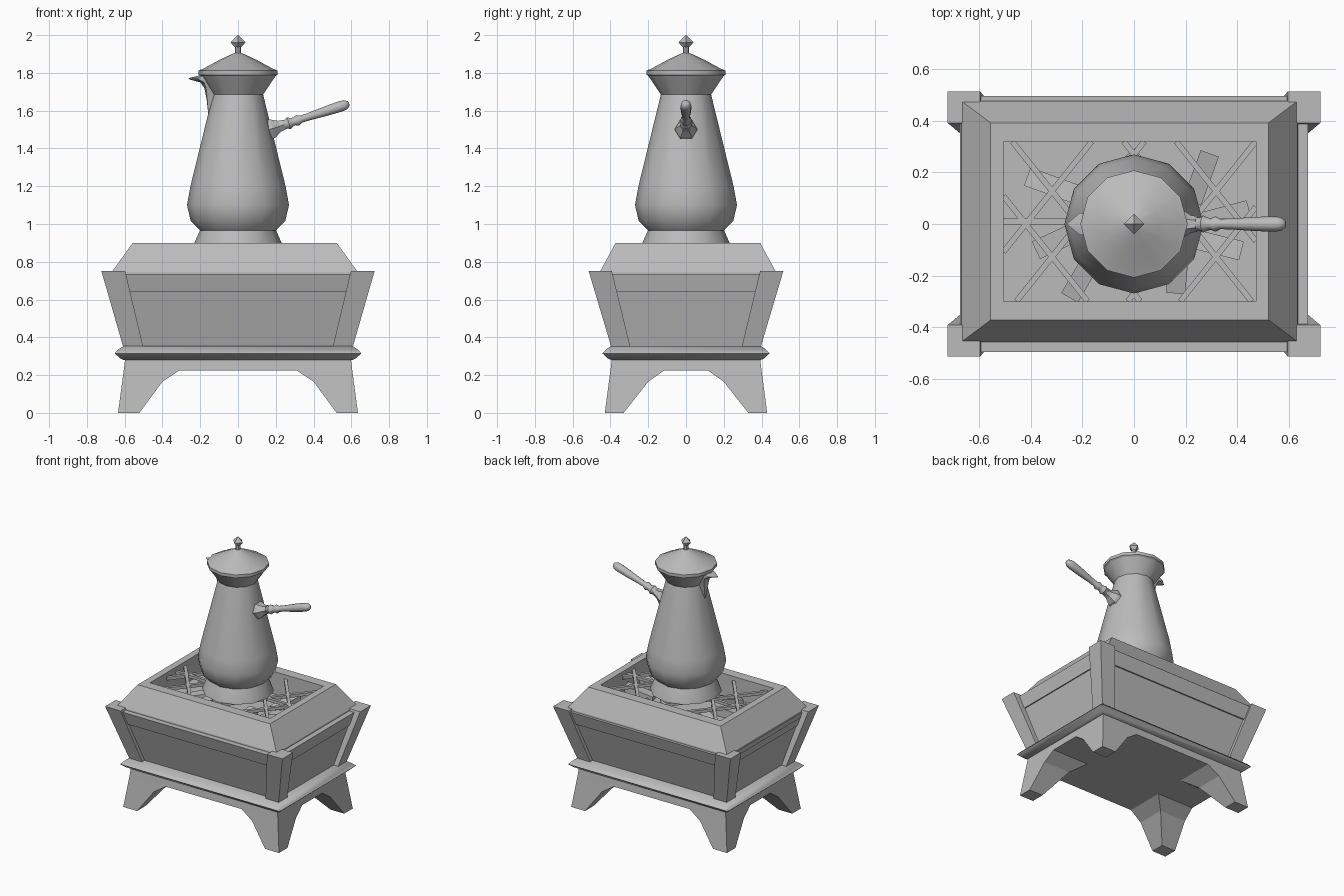
import bpy, bmesh, math
from mathutils import Vector, Matrix

if "Cube" in bpy.data.objects:
    bpy.data.objects.remove(bpy.data.objects["Cube"])

metal = bpy.data.materials.new("plain_grey")
metal.use_nodes = True
GREY = (0.5, 0.5, 0.5, 1)
metal.diffuse_color = GREY
metal.node_tree.nodes["Principled BSDF"].inputs["Base Color"].default_value = GREY


def loft(name, rings, smooth=None, matrix=None):
    """Skin a stack of equal-sized point rings and cap both ends."""
    bm = bmesh.new()
    rows = [[bm.verts.new(p) for p in ring] for ring in rings]
    n = len(rows[0])
    for a, b in zip(rows, rows[1:]):
        for i in range(n):
            j = (i + 1) % n
            bm.faces.new((a[i], a[j], b[j], b[i]))
    bm.faces.new(rows[0][::-1])
    bm.faces.new(rows[-1])
    bmesh.ops.recalc_face_normals(bm, faces=bm.faces)
    mesh = bpy.data.meshes.new(name)
    bm.to_mesh(mesh)
    bm.free()
    mesh.materials.append(metal)
    obj = bpy.data.objects.new(name, mesh)
    bpy.context.collection.objects.link(obj)
    if matrix:
        obj.matrix_world = matrix
    if smooth:
        bpy.ops.object.select_all(action='DESELECT')
        obj.select_set(True)
        bpy.context.view_layer.objects.active = obj
        bpy.ops.object.shade_smooth_by_angle(angle=math.radians(smooth))
    return obj


def rect(z, x0, x1, y0, y1):
    return [(x0, y0, z), (x1, y0, z), (x1, y1, z), (x0, y1, z)]


def centred(z, hx, hy, cx=0, cy=0):
    return rect(z, cx - hx, cx + hx, cy - hy, cy + hy)


def turned(name, profile, sides, smooth=None, matrix=None):
    """Lathe a (radius, height) profile."""
    turn = math.tau / sides
    rings = [[(r * math.cos(turn * i), r * math.sin(turn * i), z) for i in range(sides)]
             for r, z in profile]
    return loft(name, rings, smooth, matrix)


def bar(name, start, end, width, height):
    """Rectangular bar between two points."""
    a, b = Vector(start), Vector(end)
    d = b - a
    side = Vector((-d.y, d.x, 0)).normalized() * width / 2
    up = Vector((0, 0, height / 2))
    loft(name, [[p - side - up, p + side - up, p + side + up, p - side + up] for p in (a, b)])


# Corner legs with arched inner edges, and flared corner posts
LEG = [(0, .635, .43, .522, .33), (.165, .613, .408, .40, .20),
       (.225, .605, .40, .31, .115), (.29, .597, .392, .30, .105)]
POST = [(.35, .608, .396, .502, .295), (.75, .723, .515, .597, .392)]
for sx, side in ((-1, "right"), (1, "left")):
    for sy, end in ((-1, "front"), (1, "back")):
        for part, rows in (("leg", LEG), ("corner_post", POST)):
            loft(f"{end}_{side}_{part}",
                 [rect(z, sx * xi, sx * xo, sy * yi, sy * yo) for z, xo, yo, xi, yi in rows])

# Plate that joins the legs under the box
loft("base_plate", [centred(.225, .605, .40), centred(.29, .597, .392)])

# Rounded moulding around the base
loft("base_moulding", [centred(z, .605 + o, .395 + o) for z, o in
                       ((.28, 0), (.288, .018), (.315, .048), (.338, .026), (.355, 0))], 50)

# Sloping panels with a raised rim
loft("fire_box", [centred(z, x, y) for z, x, y in
                  ((.35, .572, .367), (.64, .645, .457), (.64, .653, .467),
                   (.735, .675, .497), (.735, .60, .42))])

# Sloped cover, open in the middle
loft("box_cover", [centred(z, x, y, -.017, .01) for z, x, y in
                   ((.70, .655, .47), (.745, .652, .467), (.90, .54, .383),
                    (.90, .49, .31), (.70, .49, .31))])

# Crossed grate bars, clipped to the opening
SLOPE, GRATE_Z = 1.25, .86
for cx, cy in ((-.42, 0), (.42, 0), (0, -.27), (0, .27)):
    for s in (-SLOPE, SLOPE):
        at_y = sorted(cx + (y - cy) / s for y in (-.30, .32))
        x0, x1 = max(at_y[0], -.507), min(at_y[1], .473)
        bar("grate_bar", (x0, cy + s * (x0 - cx), GRATE_Z),
            (x1, cy + s * (x1 - cx), GRATE_Z), .022, .022)
bar("grate_long_bar", (-.507, .01, GRATE_Z), (.473, .01, GRATE_Z), .022, .02)

# Fuel blocks piled under the grate
for x, y, degrees in ((-.32, .15, -20), (-.29, -.06, 25), (-.2, -.2, 60), (.26, .18, 70),
                      (.32, -.08, -14), (.35, .03, 15), (.17, -.17, 85), (-.05, .2, 40)):
    d = Vector((math.cos(math.radians(degrees)), math.sin(math.radians(degrees)), .25)) * .1
    c = Vector((x, y, .76))
    bar("fuel_block", c - d, c + d, .075, .06)

# Pot body and flared foot
turned("pot_foot", [(.24, .87), (.235, .89), (.198, .975)], 12, 35)
turned("pot_body", [(.20, .965), (.25, 1.015), (.27, 1.10), (.252, 1.20),
                    (.133, 1.685), (.20, 1.785)], 12, 35)

# Lid with rim, stem and pointed knob
turned("lid", [(.195, 1.78), (.208, 1.79), (.208, 1.812), (.185, 1.822),
               (.10, 1.868), (.025, 1.903), (.012, 1.908)], 12, 35)
turned("lid_stem", [(.017, 1.90), (.015, 1.95)], 8, 35)
turned("lid_knob", [(.012, 1.93), (.04, 1.962), (.001, 2.0)], 4)

# Beaked spout
SPOUT = [(1.58, -.155, .004), (1.66, -.166, .022), (1.72, -.178, .038),
         (1.75, -.20, .048), (1.765, -.255, .05), (1.772, -.262, .05), (1.785, -.21, .05)]
loft("spout", [[(-.11, -w, z), ((x - .14) / 2 - .01, -w * .85, z), (x, 0, z),
                ((x - .14) / 2 - .01, w * .85, z), (-.11, w, z)] for z, x, w in SPOUT], 40)

# Side handle: faceted socket and turned grip along a rising axis
axis = Vector((.4, 0, .13))
place = Matrix.Translation((.15, 0, 1.495)) @ axis.to_track_quat('Z', 'Y').to_matrix().to_4x4()
turned("handle_socket", [(.062, 0), (.058, .035), (.034, .075), (.03, .10)], 6, None, place)
turned("handle_grip", [(.026, .08), (.026, .11), (.034, .125), (.026, .14), (.022, .155),
                       (.03, .175), (.02, .195), (.021, .24), (.027, .33), (.03, .41),
                       (.027, .44), (.015, .458), (.003, .461)], 10, 50, place)
